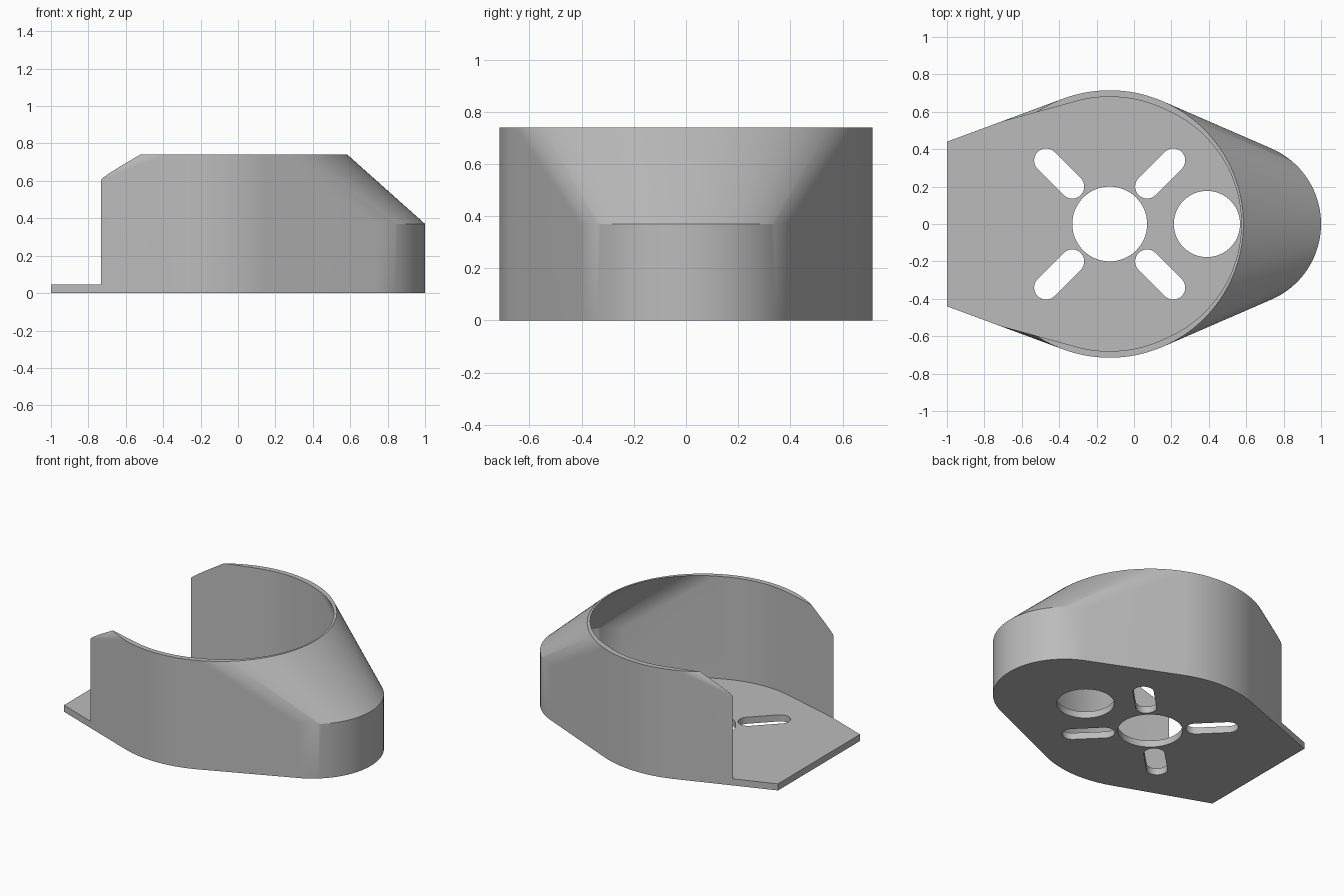
import bpy, bmesh, math
from mathutils import Vector

cube = bpy.data.objects.get("Cube")
if cube:
    bpy.data.objects.remove(cube, do_unlink=True)

CX = -0.13      # centre of the round body
TAIL_X = 0.56   # centre of the rounded tail
FLOOR = 0.045

grey = bpy.data.materials.new("plain_grey")
grey.use_nodes = True
grey.diffuse_color = (0.5, 0.5, 0.5, 1)
grey.node_tree.nodes["Principled BSDF"].inputs["Base Color"].default_value = (0.5, 0.5, 0.5, 1)


def disc(x, y, r, z0, z1, n=128):
    """Points of a vertical cylinder."""
    return [Vector((x + r * math.cos(math.tau * i / n), y + r * math.sin(math.tau * i / n), z))
            for i in range(n) for z in (z0, z1)]


def block(x0, x1, half, z0, z1):
    """Points of a box centred on y = 0."""
    return [Vector((x, y, z)) for x in (x0, x1) for y in (-half, half) for z in (z0, z1)]


def hull(name, points):
    """Convex solid stretched around the points."""
    bm = bmesh.new()
    for p in points:
        bm.verts.new(p)
    res = bmesh.ops.convex_hull(bm, input=bm.verts)
    spare = {g for g in res["geom_interior"] + res["geom_unused"] if isinstance(g, bmesh.types.BMVert)}
    bmesh.ops.delete(bm, geom=list(spare), context="VERTS")
    bmesh.ops.dissolve_limit(bm, angle_limit=0.005, verts=bm.verts, edges=bm.edges)
    bmesh.ops.recalc_face_normals(bm, faces=bm.faces)
    mesh = bpy.data.meshes.new(name)
    bm.to_mesh(mesh)
    bm.free()
    mesh.materials.append(grey)
    obj = bpy.data.objects.new(name, mesh)
    bpy.context.collection.objects.link(obj)
    return obj


# Outer body: tall drum, low rounded tail, straight open edge
housing = hull("housing",
               disc(CX, 0, 0.715, 0, 0.74)
               + disc(TAIL_X, 0, 0.44, 0, 0.37)
               + block(-1, -0.98, 0.44, 0, 0.5))

# Cavity, open at the top and at the straight edge
cutters = [hull("cavity_cutter",
                disc(CX, 0, 0.68, FLOOR, 0.765)
                + disc(TAIL_X, 0, 0.40, FLOOR, 0.333)
                + block(-1.1, -0.88, 0.438, FLOOR, 0.765))]

# Round holes through the floor
for x, r in ((CX, 0.2), (0.39, 0.177)):
    cutters.append(hull("hole_cutter", disc(x, 0, r, -0.1, 0.1, 64)))

# Four diagonal slots
for sx in (-1, 1):
    for sy in (-1, 1):
        ends = [disc(CX + sx * d, sy * d, 0.064, -0.1, 0.1, 32) for d in (0.2, 0.34)]
        cutters.append(hull("slot_cutter", ends[0] + ends[1]))

bpy.context.view_layer.objects.active = housing
housing.select_set(True)
for c in cutters:
    c.hide_render = True
    mod = housing.modifiers.new("cut", "BOOLEAN")
    mod.operation = "DIFFERENCE"
    mod.solver = "EXACT"
    mod.object = c
    bpy.ops.object.modifier_apply(modifier=mod.name)
    bpy.data.objects.remove(c, do_unlink=True)

bpy.ops.object.shade_smooth_by_angle(angle=math.radians(25))
